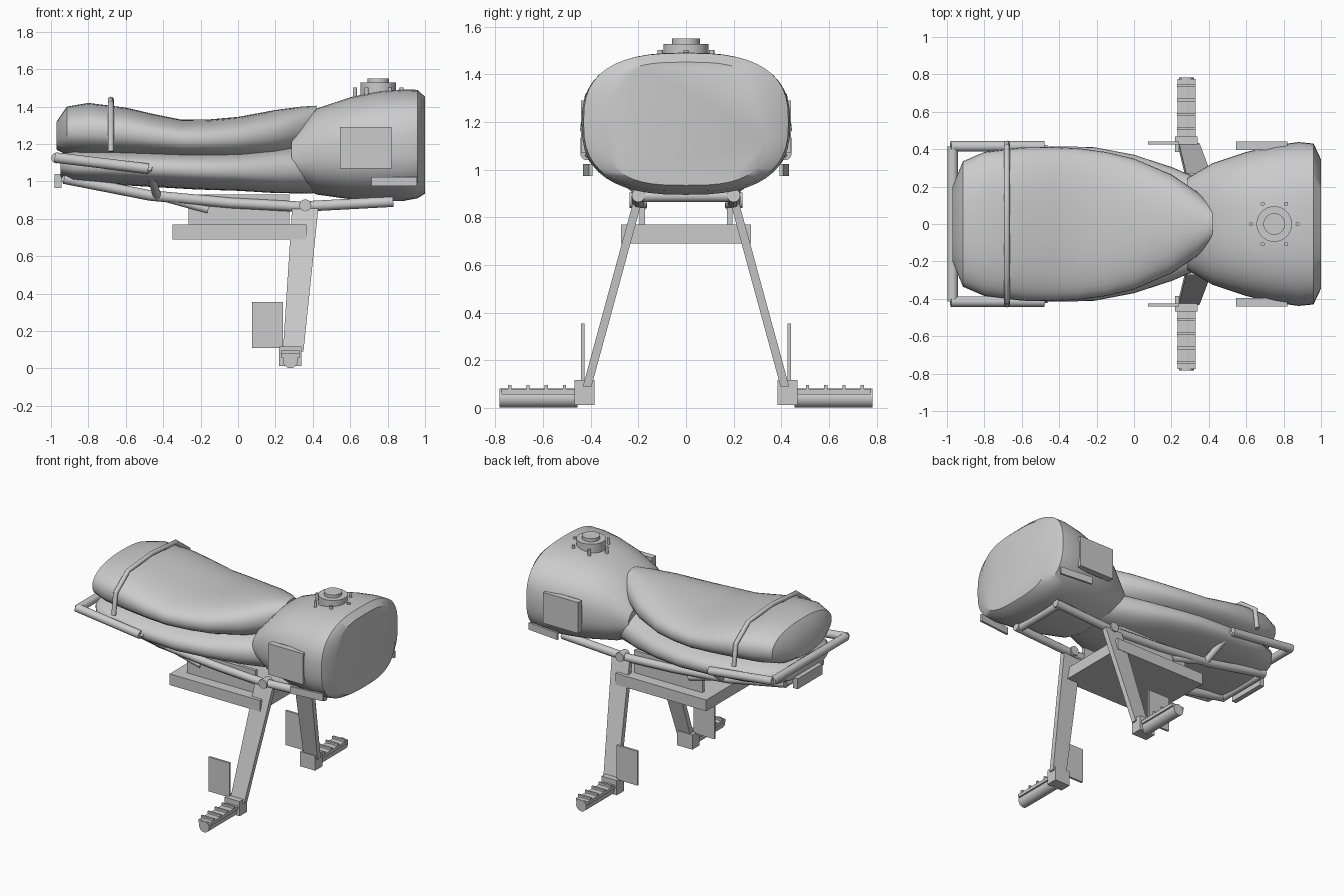
import bpy, bmesh, math
from mathutils import Vector

if "Cube" in bpy.data.objects:
    bpy.data.objects.remove(bpy.data.objects["Cube"])


def finish(bm, name, smooth=True):
    bmesh.ops.recalc_face_normals(bm, faces=bm.faces)
    me = bpy.data.meshes.new(name)
    bm.to_mesh(me)
    bm.free()
    ob = bpy.data.objects.new(name, me)
    bpy.context.collection.objects.link(ob)
    if smooth:
        bpy.context.view_layer.objects.active = ob
        bpy.ops.object.select_all(action='DESELECT')
        ob.select_set(True)
        bpy.ops.object.shade_smooth_by_angle(angle=math.radians(42))
    return ob


def loft(name, sections, n=40):
    """Superellipse sections along x: (x, half width, bottom z, top z, exponent)."""
    bm = bmesh.new()
    rings = []
    for x, w, z0, z1, e in sections:
        ring = []
        for i in range(n):
            a = 2 * math.pi * i / n
            c, s = math.cos(a), math.sin(a)
            y = w * math.copysign(abs(c) ** (2 / e), c)
            z = (z0 + z1) / 2 + (z1 - z0) / 2 * math.copysign(abs(s) ** (2 / e), s)
            ring.append(bm.verts.new((x, y, z)))
        rings.append(ring)
    for r, q in zip(rings, rings[1:]):
        for i in range(n):
            j = (i + 1) % n
            bm.faces.new((r[i], r[j], q[j], q[i]))
    bm.faces.new(rings[0])
    bm.faces.new(rings[-1])
    return finish(bm, name)


def box(name, x0, x1, y0, y1, z0, z1, turn=0):
    bm = bmesh.new()
    bmesh.ops.create_cube(bm, size=1)
    for v in bm.verts:
        v.co = Vector((v.co.x * (x1 - x0), v.co.y * (y1 - y0), v.co.z * (z1 - z0)))
    ob = finish(bm, name, False)
    ob.location = ((x0 + x1) / 2, (y0 + y1) / 2, (z0 + z1) / 2)
    ob.rotation_euler.z = turn
    return ob


def rod(name, a, b, r, seg=24):
    a, b = Vector(a), Vector(b)
    bm = bmesh.new()
    bmesh.ops.create_cone(bm, cap_ends=True, segments=seg, radius1=r, radius2=r, depth=(b - a).length)
    ob = finish(bm, name)
    ob.location = (a + b) / 2
    ob.rotation_euler = (b - a).to_track_quat('Z', 'Y').to_euler()
    return ob


def tube(name, pts, r):
    cu = bpy.data.curves.new(name, 'CURVE')
    cu.dimensions = '3D'
    cu.bevel_depth, cu.bevel_resolution, cu.use_fill_caps = r, 4, True
    sp = cu.splines.new('POLY')
    sp.points.add(len(pts) - 1)
    for p, co in zip(sp.points, pts):
        p.co = (*co, 1)
    ob = bpy.data.objects.new(name, cu)
    bpy.context.collection.objects.link(ob)
    bpy.ops.object.select_all(action='DESELECT')
    bpy.context.view_layer.objects.active = ob
    ob.select_set(True)
    bpy.ops.object.convert(target='MESH')
    bpy.ops.object.shade_smooth_by_angle(angle=math.radians(40))
    return ob


# Fuel tank
loft("fuel_tank", [(.285, .245, 1.0, 1.245, 2.3), (.42, .325, .93, 1.39, 2.4),
                   (.6, .385, .905, 1.45, 2.5), (.75, .42, .895, 1.482, 2.5),
                   (.88, .438, .895, 1.492, 2.6), (.96, .43, .91, 1.49, 2.7),
                   (1.0, .345, .935, 1.452, 3.0)], 48)

# Filler cap with bolts
rod("cap_flange", (.75, 0, 1.45), (.75, 0, 1.528), .095, 40)
rod("cap_lid", (.75, 0, 1.52), (.75, 0, 1.55), .058, 32)
for k in range(6):
    a = k * math.pi / 3
    x, y = .75 + .125 * math.cos(a), .125 * math.sin(a)
    rod("cap_bolt", (x, y, 1.44), (x, y, 1.503), .011, 12)

# Seat cushions
loft("upper_cushion", [(-.97, .2, 1.17, 1.32, 2.2), (-.915, .335, 1.14, 1.4, 2.3),
                       (-.8, .385, 1.13, 1.42, 2.4), (-.6, .41, 1.125, 1.395, 2.4),
                       (-.45, .413, 1.12, 1.36, 2.4), (-.3, .405, 1.115, 1.33, 2.4),
                       (-.15, .385, 1.115, 1.332, 2.4), (0, .35, 1.115, 1.345, 2.3),
                       (.2, .265, 1.13, 1.382, 2.2), (.34, .17, 1.17, 1.4, 2.2),
                       (.42, .09, 1.22, 1.405, 2.2)])
loft("lower_cushion", [(-.95, .25, 1.02, 1.15, 2.3), (-.88, .34, .995, 1.17, 2.4),
                       (-.7, .395, .985, 1.175, 2.4), (-.45, .415, .97, 1.17, 2.4),
                       (-.22, .412, .957, 1.165, 2.4), (0, .37, .95, 1.165, 2.4),
                       (.2, .305, .938, 1.18, 2.4), (.4, .22, .935, 1.2, 2.3)])

# Passenger strap
sx = -.68
half = [(.43, 1.16), (.41, 1.31), (.27, 1.415)]
tube("seat_strap", [(sx, -y, z) for y, z in half] + [(sx, 0, 1.437)]
     + [(sx, y, z) for y, z in reversed(half)], .016)

# Rear grab rail, tail plate, cross tubes
rod("tail_crossbar", (-.97, -.415, 1.125), (-.97, .415, 1.125), .028)
box("tail_plate", -.98, -.945, -.14, .14, .965, 1.04)
rod("front_cross_tube", (.8, -.2, .89), (.8, .2, .89), .025)
rod("rear_cross_tube", (-.92, -.2, 1.01), (-.92, .2, 1.01), .024)

# Tray
box("tray", -.35, .365, -.272, .272, .69, .77)

for s, side in ((-1, "right"), (1, "left")):
    def sbox(name, x0, x1, y0, y1, z0, z1, turn=0):
        a, b = sorted((s * y0, s * y1))
        return box(side + "_" + name, x0, x1, a, b, z0, z1, s * turn)

    # Side rails and braces
    rod(side + "_grab_rail", (-.98, s * .415, 1.128), (-.48, s * .415, 1.068), .028)
    tube(side + "_frame_rail", [(-.93, s * .2, 1.015), (-.47, s * .2, .925), (-.04, s * .2, .885),
                                (.33, s * .2, .865), (.83, s * .2, .892)], .028)
    rod(side + "_grab_strut", (-.48, s * .41, 1.075), (-.43, s * .2, .915), .022)
    rod(side + "_lower_brace", (-.47, s * .2, .935), (-.16, s * .185, .85), .022)
    rod(side + "_rail_pivot", (.36, s * .165, .872), (.36, s * .237, .872), .032)
    sbox("tray_hanger", -.265, .275, .172, .195, .765, .93)

    # Tank side panel and strip
    sbox("tank_panel", .545, .82, .395, .44, 1.07, 1.29)
    sbox("tank_strip", .713, .957, .405, .42, .975, 1.025, -.1)

    # Leg plate
    bm = bmesh.new()
    rings = [[bm.verts.new((x, s * y, z)) for x, y in
              ((x0, yc - .018), (x1, yc - .018), (x1, yc + .018), (x0, yc + .018))]
             for x0, x1, yc, z in ((.24, .35, .415, .09), (.29, .43, .205, .86))]
    for i in range(4):
        j = (i + 1) % 4
        bm.faces.new((rings[0][i], rings[0][j], rings[1][j], rings[1][i]))
    bm.faces.new(rings[0])
    bm.faces.new(rings[1])
    finish(bm, side + "_leg", False)

    # Foot peg, bracket and heel guard
    sbox("peg_bracket", .22, .34, .385, .467, .012, .117)
    rod(side + "_foot_peg", (.28, s * .455, .042), (.28, s * .782, .042), .04)
    sbox("peg_pad", .232, .328, .462, .775, .057, .08)
    for y in (.51, .587, .663, .74):
        sbox("peg_rib", .23, .33, y - .007, y + .007, .075, .096)
    sbox("heel_guard", .075, .24, .426, .441, .11, .355)
    rod(side + "_bracket_bolt", (.235, s * .41, .1), (.235, s * .452, .1), .012, 12)
